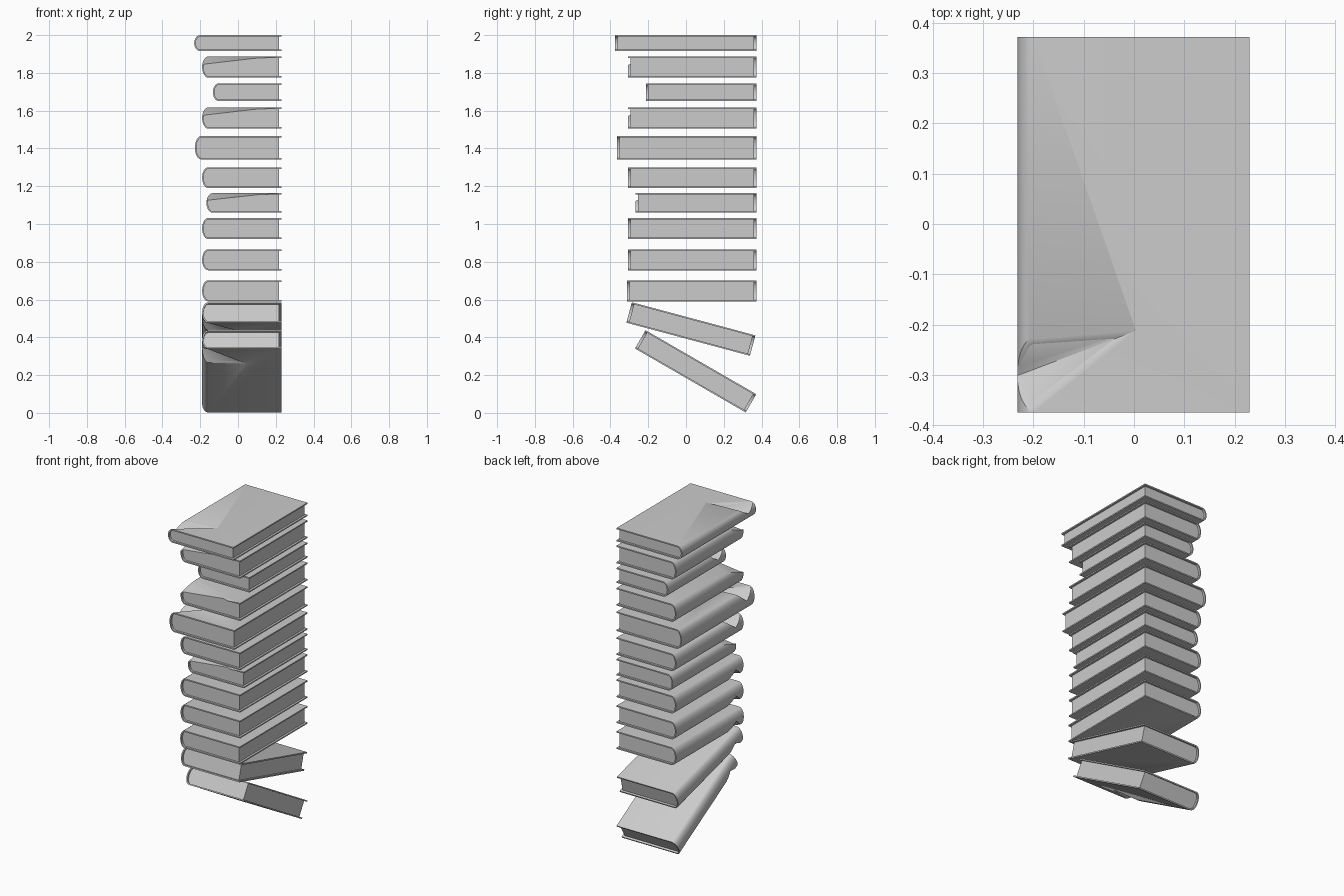
import bpy
import bmesh
import math
from mathutils import Matrix, Vector

default = bpy.data.objects.get("Cube")
if default:
    bpy.data.objects.remove(default)

grey = bpy.data.materials.new("book_grey")
grey.use_nodes = True
colour = (0.6, 0.6, 0.6, 1)
grey.diffuse_color = colour
grey.node_tree.nodes["Principled BSDF"].inputs["Base Color"].default_value = colour

FORE_EDGE = 0.23
BOARD = 0.008
INSET = 0.013
BULGE = 0.032


def make_object(name, bm, matrix):
    bmesh.ops.recalc_face_normals(bm, faces=bm.faces)
    mesh = bpy.data.meshes.new(name)
    bm.to_mesh(mesh)
    bm.free()
    obj = bpy.data.objects.new(name, mesh)
    bpy.context.collection.objects.link(obj)
    obj.data.materials.append(grey)
    obj.matrix_world = matrix
    return obj


def spine_arc(shoulder, depth, half, steps=12):
    """Rounded back of the book, from the top round to the bottom."""
    return [(shoulder - depth * math.sin(math.pi * i / steps),
             half * math.cos(math.pi * i / steps)) for i in range(steps + 1)]


def extrude_profile(name, profile, half_length, matrix):
    bm = bmesh.new()
    face = bm.faces.new([bm.verts.new((x, -half_length, z)) for x, z in profile])
    result = bmesh.ops.extrude_face_region(bm, geom=[face])
    moved = [v for v in result["geom"] if isinstance(v, bmesh.types.BMVert)]
    bmesh.ops.translate(bm, verts=moved, vec=(0, 2 * half_length, 0))
    return make_object(name, bm, matrix)


def dent_cutter(kind, side, x0, front, half, reach, matrix):
    """Wedge which removes the worn corner at the front of the spine."""
    top = half + 0.001
    if kind == "notch":
        shoulder, outside = x0 + BULGE - 0.003, x0 - 0.05
        points = [(reach, front + 0.165, top), (x0 + 0.004, front + 0.075, 0),
                  (outside, front + 0.075, 0)]
        points += [(x, y, top) for x in (shoulder, outside)
                   for y in (front + 0.003, front + 0.145)]
    else:
        points = [(reach, front, top), (x0, front + 0.15, top),
                  (x0, front, 0.01), (x0 - 0.1, front - 0.1, top)]
    bm = bmesh.new()
    for x, y, z in points:
        bm.verts.new((x, y, z * side))
    bmesh.ops.convex_hull(bm, input=bm.verts)
    return make_object("dent_cutter", bm, matrix)


def make_book(label, x0, length, height, centre, tilt, kind, side, reach):
    matrix = (Matrix.Translation(Vector((0, *centre)))
              @ Matrix.Rotation(math.radians(tilt), 4, "X"))
    half, half_length, shoulder = height / 2, length / 2, x0 + BULGE
    # Thin wrap-around cover
    outer = spine_arc(shoulder, BULGE, half)
    inner = spine_arc(shoulder, BULGE - BOARD, half - BOARD)
    cover = ([(FORE_EDGE, half)] + outer + [(FORE_EDGE, -half), (FORE_EDGE, BOARD - half)]
             + inner[::-1] + [(FORE_EDGE, half - BOARD)])
    # Page block, set back from the cover edges
    pages = spine_arc(shoulder, BULGE - BOARD / 2, half - BOARD / 2)
    edge = FORE_EDGE - INSET
    pages = [(edge, half - BOARD / 2)] + pages + [(edge, BOARD / 2 - half)]
    parts = [extrude_profile(label + "_cover", cover, half_length, matrix),
             extrude_profile(label + "_pages", pages, half_length - INSET, matrix)]
    # Worn front corner
    cutter = dent_cutter(kind, side, x0, -half_length, half, reach, matrix)
    bpy.context.view_layer.update()
    for part in parts:
        bpy.ops.object.select_all(action="DESELECT")
        part.select_set(True)
        bpy.context.view_layer.objects.active = part
        cut = part.modifiers.new("dent", "BOOLEAN")
        cut.operation, cut.solver, cut.object = "DIFFERENCE", "EXACT", cutter
        bpy.ops.object.modifier_apply(modifier=cut.name)
        bpy.ops.object.shade_smooth_by_angle(angle=math.radians(35))
    bpy.data.objects.remove(cutter)


# Level books, top to bottom: bottom z, top z, front y, spine x, wear
BACK = 0.372
level_books = [
    (1.915, 2.0, -0.375, -0.232, "notch", 1, 0.01),
    (1.775, 1.887, -0.308, -0.19, "crush", 1, 0.22),
    (1.65, 1.745, -0.213, -0.133, "notch", 1, 0.02),
    (1.505, 1.617, -0.308, -0.19, "crush", 1, 0.22),
    (1.342, 1.465, -0.365, -0.228, "notch", 1, -0.05),
    (1.19, 1.3, -0.308, -0.19, "notch", 1, 0.0),
    (1.06, 1.163, -0.268, -0.167, "crush", 1, 0.22),
    (0.92, 1.032, -0.308, -0.19, "notch", -1, 0.15),
    (0.755, 0.866, -0.308, -0.19, "notch", -1, 0.03),
    (0.59, 0.702, -0.312, -0.19, "notch", -1, -0.04),
]
for number, (low, high, front, x0, kind, side, reach) in enumerate(level_books, 1):
    make_book(f"level_book_{number}", x0, BACK - front, high - low,
              ((BACK + front) / 2, (low + high) / 2), 0, kind, side, reach)

# Two slumped books at the bottom
make_book("upper_tilted_book", -0.19, 0.677, 0.112, (0.026, 0.444), -15, "notch", -1, 0.0)
make_book("lower_tilted_book", -0.19, 0.677, 0.112, (0.051, 0.22), -30, "notch", -1, 0.05)
